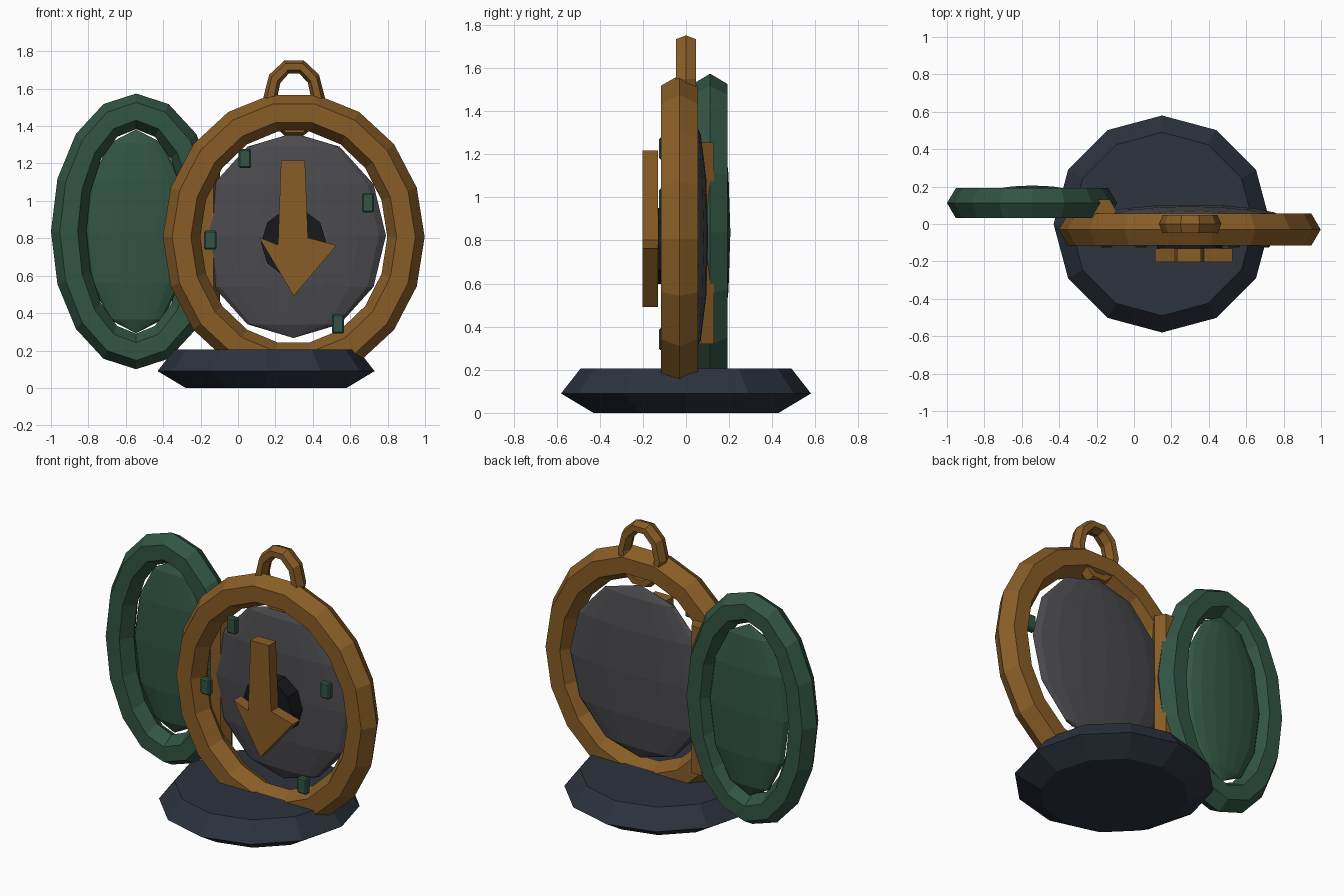
import bpy, bmesh
from math import cos, sin, pi
from mathutils import Matrix

if "Cube" in bpy.data.objects:
    bpy.data.objects.remove(bpy.data.objects["Cube"])


def material(name, rgb):
    m = bpy.data.materials.new(name)
    m.diffuse_color = (*rgb, 1)
    m.use_nodes = True
    m.node_tree.nodes["Principled BSDF"].inputs["Base Color"].default_value = m.diffuse_color
    return m


GOLD = material("aged_gold", (0.25, 0.11, 0.02))
GREEN = material("deep_green", (0.032, 0.09, 0.058))
SLATE = material("slate", (0.025, 0.032, 0.048))
GREY = material("grey_plate", (0.07, 0.07, 0.078))
BLACK = material("near_black", (0.008, 0.009, 0.012))


def finish(name, bm, mat):
    bmesh.ops.recalc_face_normals(bm, faces=bm.faces)
    me = bpy.data.meshes.new(name)
    bm.to_mesh(me)
    bm.free()
    me.materials.append(mat)
    ob = bpy.data.objects.new(name, me)
    bpy.context.collection.objects.link(ob)
    return ob


def oval_ring(name, centre, rx, rz, a, b, sides, mat):
    """Upright oval ring: outer radii rx, rz; hexagonal section of half-width a, half-depth b."""
    bm = bmesh.new()
    section = [(a, 0), (a / 2, b), (-a / 2, b), (-a, 0), (-a / 2, -b), (a / 2, -b)]
    loops = []
    for i in range(sides):
        t = 2 * pi * i / sides
        loops.append([bm.verts.new((centre[0] + (rx - a + d) * cos(t), centre[1] + y,
                                    centre[2] + (rz - a + d) * sin(t))) for d, y in section])
    for i in range(sides):
        p, q = loops[i], loops[(i + 1) % sides]
        for j in range(6):
            k = (j + 1) % 6
            bm.faces.new((p[j], p[k], q[k], q[j]))
    return finish(name, bm, mat)


def dome(name, centre, radii, mat):
    """Flattened low-poly sphere."""
    bm = bmesh.new()
    bmesh.ops.create_uvsphere(bm, u_segments=16, v_segments=6, radius=1,
                              matrix=Matrix.Translation(centre) @ Matrix.Diagonal((*radii, 1)))
    return finish(name, bm, mat)


def stack(name, x, y, levels, sides, mat):
    """Vertical prism through (radius, z) levels."""
    bm = bmesh.new()
    loops = [[bm.verts.new((x + r * cos(2 * pi * i / sides), y + r * sin(2 * pi * i / sides), z))
              for i in range(sides)] for r, z in levels]
    for p, q in zip(loops, loops[1:]):
        for i in range(sides):
            k = (i + 1) % sides
            bm.faces.new((p[i], p[k], q[k], q[i]))
    bm.faces.new(loops[0])
    bm.faces.new(loops[-1])
    return finish(name, bm, mat)


def plate(name, outline, y0, y1, mat):
    """Front-facing (x, z) outline extruded along y."""
    bm = bmesh.new()
    face = bm.faces.new([bm.verts.new((x, y0, z)) for x, z in outline])
    ext = bmesh.ops.extrude_face_region(bm, geom=[face])["geom"]
    bmesh.ops.translate(bm, vec=(0, y1 - y0, 0),
                        verts=[v for v in ext if isinstance(v, bmesh.types.BMVert)])
    return finish(name, bm, mat)


# Stand
stack("base", 0.15, 0, [(0.43, 0), (0.58, 0.09), (0.49, 0.205)], 12, SLATE)

# Case, hanging loop (its lower half runs through the case) and dial
oval_ring("case_ring", (0.298, -0.03, 0.807), 0.70, 0.772, 0.10, 0.086, 18, GOLD)
oval_ring("hanging_loop", (0.30, 0, 1.55), 0.165, 0.212, 0.037, 0.047, 10, GOLD)
dome("dial", (0.297, 0.035, 0.815), (0.494, 0.068, 0.548), GREY)

# Open lid and hinge
oval_ring("lid_ring", (-0.545, 0.112, 0.837), 0.455, 0.737, 0.095, 0.08, 16, GREEN)
dome("lid_panel", (-0.545, 0.14, 0.837), (0.28, 0.066, 0.545), GREEN)
stack("hinge_barrel", -0.165, 0.07, [(0.07, 0.32), (0.07, 1.255)], 6, GOLD)

# Hub and pointer
plate("hub", [(0.298 + 0.175 * cos(2 * pi * i / 10), 0.775 + 0.185 * sin(2 * pi * i / 10))
              for i in range(10)], -0.13, -0.02, BLACK)
plate("pointer", [(0.23, 1.217), (0.358, 1.217), (0.374, 0.803), (0.527, 0.762),
                  (0.298, 0.492), (0.112, 0.805), (0.214, 0.765)], -0.203, -0.13, GOLD)

# Dial marker tabs
for n, (x, z) in enumerate([(0.037, 1.227), (0.695, 0.99), (-0.148, 0.79), (0.535, 0.342)]):
    w, h = 0.033, 0.051
    tab = plate(f"marker_tab_{n + 1}", [(x - w, z - h), (x + w, z - h), (x + w, z + h), (x - w, z + h)],
                -0.126, -0.085, GREEN)
    bev = tab.modifiers.new("bevel", "BEVEL")
    bev.width, bev.segments = 0.008, 1
